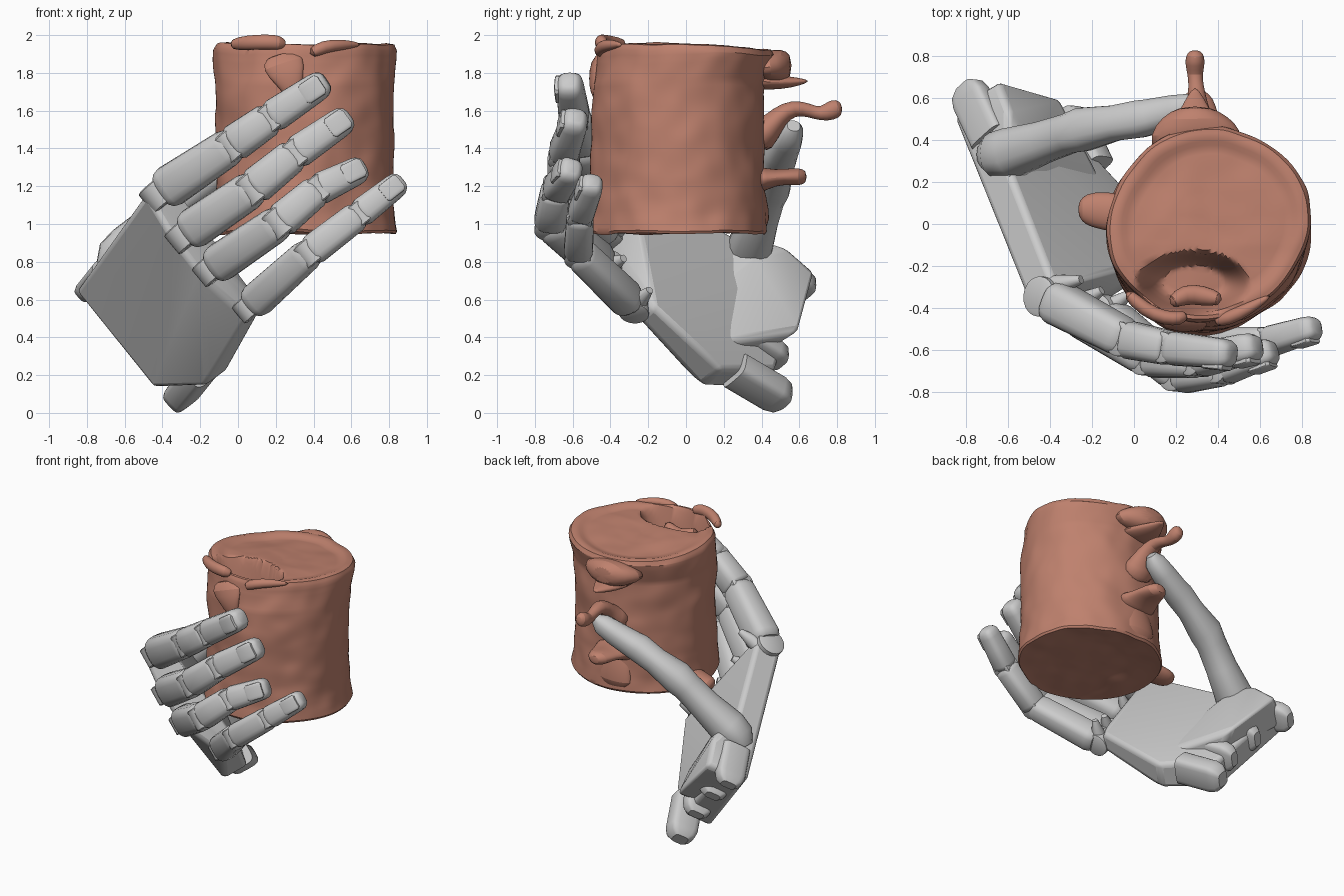
import bpy, bmesh, math
from mathutils import Vector as V, noise

if "Cube" in bpy.data.objects:
    bpy.data.objects.remove(bpy.data.objects["Cube"])

HINGE = V((0.64, -0.06, -0.77))        # across the knuckles
PALM_N = V((0.64, 0.59, 0.49))         # out of the palm
clay = bpy.data.materials.new("clay")
clay.diffuse_color = (0.52, 0.22, 0.155, 1)
clay.use_nodes = True
clay.node_tree.nodes["Principled BSDF"].inputs["Base Color"].default_value = clay.diffuse_color


def finish(bm, name, mat=None, bevel=0):
    bmesh.ops.recalc_face_normals(bm, faces=bm.faces)
    me = bpy.data.meshes.new(name)
    bm.to_mesh(me)
    bm.free()
    ob = bpy.data.objects.new(name, me)
    bpy.context.collection.objects.link(ob)
    if mat:
        me.materials.append(mat)
    if bevel:
        m = ob.modifiers.new("bevel", 'BEVEL')
        m.width, m.segments, m.limit_method = bevel, 3, 'ANGLE'
        m.angle_limit = math.radians(25)
    return ob


def skin(bm, rings):
    n = len(rings[0])
    for a, b in zip(rings, rings[1:]):
        for i in range(n):
            bm.faces.new((a[i], a[(i + 1) % n], b[(i + 1) % n], b[i]))
    bm.faces.new(rings[0])
    bm.faces.new(rings[-1])


def tube(bm, pts, wide, thick, side=HINGE, power=2.0, n=20):
    """Loft superellipse sections along a path."""
    pts, rings = [V(p) for p in pts], []
    for i, p in enumerate(pts):
        d = (pts[min(i + 1, len(pts) - 1)] - pts[max(i - 1, 0)]).normalized()
        s = (V(side) - d * d.dot(V(side))).normalized()
        u = d.cross(s)
        ring = []
        for k in range(n):
            c, t = math.cos(2 * math.pi * k / n), math.sin(2 * math.pi * k / n)
            f = lambda q: math.copysign(abs(q) ** (2 / power), q)
            ring.append(bm.verts.new(p + s * f(c) * wide[i] + u * f(t) * thick[i]))
        rings.append(ring)
    skin(bm, rings)


def segment(bm, a, b, ra, rb, tip=False):
    a, b = V(a), V(b)
    prof = [(0, .78), (.03, .9), (.1, 1), (.5, 1)]
    prof += [(.8, 1), (.9, .95), (.97, .75), (1, .5)] if tip else [(.9, 1), (.97, .92), (1, .8)]
    r = [(ra + (rb - ra) * t) * s for t, s in prof]
    tube(bm, [a.lerp(b, t) for t, s in prof], r, [k * .92 for k in r], power=3)


def hull(name, pts, bevel):
    bm = bmesh.new()
    vs = [bm.verts.new(p) for p in pts]
    res = bmesh.ops.convex_hull(bm, input=vs)
    junk = {e for e in res["geom_interior"] + res["geom_unused"] if isinstance(e, bmesh.types.BMVert)}
    bmesh.ops.delete(bm, geom=list(junk), context='VERTS')
    bmesh.ops.dissolve_limit(bm, angle_limit=math.radians(9), verts=bm.verts, edges=bm.edges)
    return finish(bm, name, bevel=bevel)


# palm plate
back = [(-.49, -.41, 1.16), (-.35, -.42, .93), (-.19, -.40, .72), (.05, -.25, .5),
        (-.17, .08, .14), (-.45, .36, .13), (-.86, .51, .64)]
depth = [.18, .15, .14, .13, .18, .2, .19]
hull("palm", [V(p) for p in back] + [V(p) + PALM_N * d for p, d in zip(back, depth)], .03)

# thumb mound
hull("thumb_mound", [(-.59, .53, .88), (-.65, .68, .75), (-.49, .62, .6), (-.34, .59, .42), (-.82, .58, .67),
                     (-.80, .48, .66), (-.14, .2, .36), (-.3, .1, .6), (-.60, .2, .95), (-.5, .38, .85),
                     (-.4, .4, .3)], .06)

# wrist lugs with gaps between them
for i, t in enumerate((0, .36, .7, 1)):
    p = V((-.81, .48, .66)).lerp(V((-.32, .33, .10)), t) + PALM_N * .1
    d = V((-.4, .85, -.5)).normalized()
    bm = bmesh.new()
    reach = (.12, .06, .07, .15)[i]
    w = (.055, .055, .055, .075)[i]
    tube(bm, [p - d * .16, p + d * (reach - .05), p + d * reach, p + d * (reach + .03)],
         [w, w, w * .9, w * .6], [.1, .1, .085, .05], power=4)
    finish(bm, f"wrist_lug_{i + 1}")

# four fingers: knuckle, middle joint, end joint, tip, and widths at each
fingers = {
    "index": ([(-.39, -.36, 1.18), (-.03, -.55, 1.42), (.17, -.59, 1.56), (.47, -.62, 1.76)], (.115, .1, .09, .075)),
    "middle": ([(-.26, -.43, .96), (.08, -.64, 1.19), (.30, -.65, 1.37), (.59, -.58, 1.57)], (.11, .1, .09, .075)),
    "ring": ([(-.12, -.44, .78), (.22, -.72, 1.01), (.42, -.69, 1.18), (.67, -.60, 1.30)], (.105, .095, .085, .07)),
    "little": ([(.08, -.29, .58), (.38, -.57, .85), (.64, -.56, 1.05), (.87, -.49, 1.23)], (.095, .085, .078, .065)),
}
for name, (p, r) in fingers.items():
    p = [V(q) for q in p]
    bm = bmesh.new()
    for i in range(3):
        segment(bm, p[i], p[i + 1], r[i], r[i + 1], i == 2)
    finish(bm, name + "_finger")
    # hinge pins at the joints
    for i in range(3):
        bm = bmesh.new()
        k, c = (r[i] * .6, p[0] - (p[1] - p[0]).normalized() * .03) if i == 0 else (r[i] * .8, p[i])
        h = HINGE * k
        front = (p[1] - p[0]).cross(V((0, 0, 1))).normalized()
        rad = [r[i] * q for q in (.7, .83, .83, .7)]
        tube(bm, [c - h, c - h * .9, c + h * .9, c + h], rad, rad, side=front)
        finish(bm, f"{name}_hinge_{i + 1}")
    # nail plate
    d = (p[3] - p[2]).normalized()
    out = -d.cross((HINGE - d * d.dot(HINGE)).normalized())
    c = p[3] - d * .085 + out * r[3] * .87
    bm = bmesh.new()
    w = r[3] * .78
    tube(bm, [c - d * .06, c - d * .045, c + d * .045, c + d * .06], [w * .75, w, w, w * .75],
         [.012, .016, .016, .012], power=4)
    finish(bm, name + "_nail")
    # tendon guide inside the knuckle
    bm = bmesh.new()
    q = p[0].lerp(p[1], .12) - out * r[0] * .85
    tube(bm, [q - d * .1, q, q + d * .1 - out * .03], [.035, .05, .02], [.03, .045, .02])
    finish(bm, name + "_tendon_guide")

# thumb
bm = bmesh.new()
tube(bm, [(-.69, .33, .76), (-.65, .33, .82), (-.58, .34, .88), (-.43, .39, 1.02), (-.31, .43, 1.14), (-.24, .45, 1.2),
          (-.09, .48, 1.29), (.03, .50, 1.36), (.08, .51, 1.38), (.20, .54, 1.44), (.29, .56, 1.49), (.33, .57, 1.52)],
     [.07, .11, .12, .1, .095, .105, .085, .09, .085, .078, .068, .035],
     [.07, .11, .12, .1, .095, .105, .085, .09, .085, .075, .062, .035], power=2.4, n=16)
finish(bm, "thumb")

# lumpy clay mug body: lathe with noise and a sunken hole in the lid
profile = [(.001, .975), (.25, .97), (.44, .955), (.485, .95), (.495, .965), (.483, 1.05), (.473, 1.2), (.472, 1.5),
           (.472, 1.75), (.48, 1.87), (.48, 1.92), (.465, 1.95), (.43, 1.955), (.37, 1.935), (.2, 1.94), (.001, 1.935)]
fine = []
for (r0, z0), (r1, z1) in zip(profile, profile[1:]):
    steps = max(1, round(math.hypot(r1 - r0, z1 - z0) / .02))
    fine += [(r0 + (r1 - r0) * k / steps, z0 + (z1 - z0) * k / steps) for k in range(steps)]
fine.append(profile[-1])
bm = bmesh.new()
rings = []
for r, z in fine:
    ring = []
    for k in range(128):
        a = 2 * math.pi * k / 128
        p = V((.357 + r * math.cos(a), -.045 + r * .97 * math.sin(a), z))
        q = p.copy()
        s = noise.noise(p * 3.2) * .02 + noise.noise(p * 8) * .008
        s -= .025 * r / .48 * max(0, math.cos(a + .8)) ** 6      # flatter front right
        q.x += math.cos(a) * s
        q.y += math.sin(a) * s + .04 * max(0, min(1, (z - 1.75) / .15))
        q.z += (noise.noise(p * 3.2) * .02 + noise.noise(p * 8) * .008) * .7
        if z > 1.9:
            e = ((q.x - .28) / .25) ** 2 + ((q.y + .28) / .14) ** 2
            t = max(0, min(1, (1.2 - e) / .9))
            q.z -= .3 * t * t * (3 - 2 * t)
            q.z -= .03 * max(0, min(1, (q.y + .1) / .5))
        ring.append(bm.verts.new(q))
    rings.append(ring)
skin(bm, rings)
finish(bm, "mug_body", clay)


def lump(name, pts, wide, thick, side=(1, 0, 0)):
    bm = bmesh.new()
    tube(bm, pts, wide, thick, side)
    ob = finish(bm, name, clay)
    m = ob.modifiers.new("soft", 'SUBSURF')
    m.levels = m.render_levels = 1


# broken handle remains at the back
lump("upper_handle_root", [(.3, .34, 1.82), (.29, .44, 1.83), (.29, .51, 1.84), (.29, .56, 1.84)],
     [.22, .22, .16, .07], [.05, .09, .09, .06])
lump("upper_handle_spike", [(.3, .34, 1.76), (.29, .45, 1.75), (.29, .55, 1.75), (.29, .65, 1.757)],
     [.15, .12, .07, .012], [.05, .04, .032, .008])
lump("handle_stem", [(.3, .36, 1.45), (.31, .44, 1.5), (.31, .49, 1.57), (.30, .57, 1.62), (.295, .66, 1.6),
                     (.29, .71, 1.58), (.29, .77, 1.6), (.29, .81, 1.62), (.29, .825, 1.62)],
     [.14, .1, .07, .05, .035, .035, .05, .04, .015], [.12, .07, .055, .045, .035, .035, .055, .045, .015])
lump("lower_handle_root", [(.3, .34, 1.23), (.3, .43, 1.24), (.3, .52, 1.25), (.3, .60, 1.25), (.3, .64, 1.25)],
     [.18, .13, .1, .08, .03], [.1, .05, .04, .05, .03])
lump("lower_handle_foot", [(.3, .34, 1.3), (.3, .38, 1.12), (.3, .40, 1.02), (.3, .38, .96)],
     [.1, .12, .14, .1], [.05, .05, .05, .03])

# lumps on the front and left
lump("side_lump", [(-.05, .05, 1.02), (-.13, .06, 1.01), (-.2, .07, 1.0), (-.25, .07, 1.0), (-.265, .07, 1.0)],
     [.1, .09, .085, .06, .02], [.06, .05, .05, .04, .015], (0, 1, 0))
lump("front_lump", [(.22, -.44, 1.9), (.24, -.48, 1.85), (.27, -.485, 1.77), (.29, -.48, 1.7), (.3, -.45, 1.64)],
     [.08, .12, .08, .05, .02], [.02, .03, .03, .03, .02])
lump("rim_curl", [(-.04, -.32, 1.95), (.05, -.41, 1.96), (.15, -.45, 1.965), (.22, -.45, 1.96), (.25, -.43, 1.95)],
     [.03, .04, .04, .04, .02], [.03, .035, .035, .035, .02], (0, 0, 1))
lump("rim_edge", [(.38, -.46, 1.9), (.45, -.45, 1.94), (.55, -.40, 1.95), (.65, -.34, 1.95)],
     [.03, .035, .03, .01], [.03, .035, .03, .01], (0, 0, 1))
lump("hole_plug", [(.17, -.38, 1.84), (.24, -.33, 1.8), (.33, -.34, 1.79), (.42, -.36, 1.84)],
     [.03, .05, .05, .03], [.03, .05, .05, .03], (0, 0, 1))

# smooth shading with crisp edges
for ob in bpy.context.collection.objects:
    ob.select_set(True)
    bpy.context.view_layer.objects.active = ob
bpy.ops.object.shade_smooth_by_angle(angle=math.radians(35))
